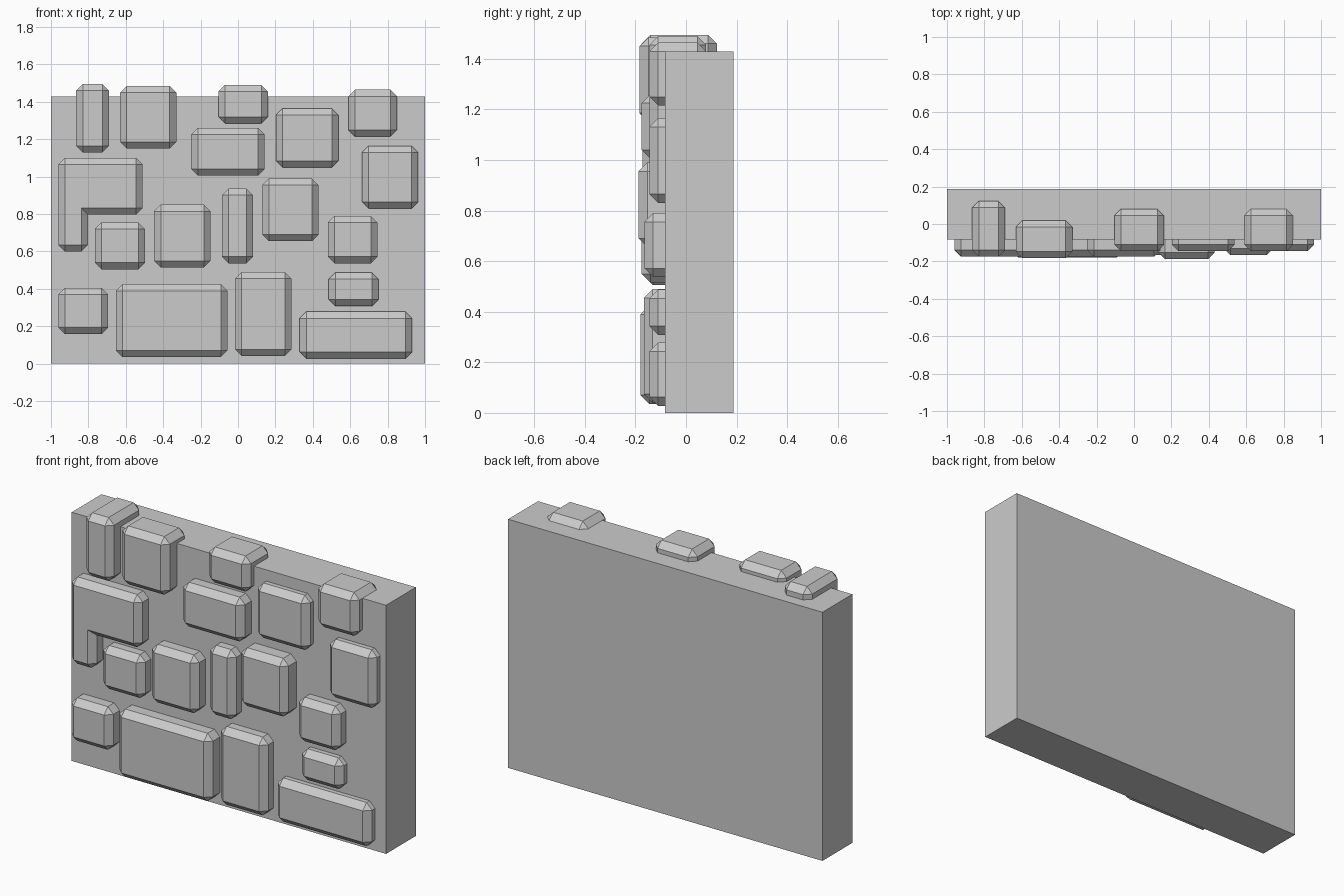
import bpy, bmesh

if "Cube" in bpy.data.objects:
    bpy.data.objects.remove(bpy.data.objects["Cube"])

WALL_FRONT, WALL_BACK, HEIGHT = -0.083, 0.188, 1.43
BEVEL = 0.035


def prism(name, outline, y0, y1, bevel=0.0):
    """Extrude an (x, z) outline along y and chamfer its convex edges."""
    bm = bmesh.new()
    face = bm.faces.new([bm.verts.new((x, y0, z)) for x, z in outline])
    ext = bmesh.ops.extrude_face_region(bm, geom=[face], use_keep_orig=True)
    verts = [g for g in ext["geom"] if isinstance(g, bmesh.types.BMVert)]
    bmesh.ops.translate(bm, verts=verts, vec=(0, y1 - y0, 0))
    bmesh.ops.recalc_face_normals(bm, faces=bm.faces[:])
    if bevel:
        edges = [e for e in bm.edges if e.is_convex]
        bmesh.ops.bevel(bm, geom=edges, offset=bevel, offset_type='OFFSET',
                        segments=1, profile=0.5, affect='EDGES')
    mesh = bpy.data.meshes.new(name)
    bm.to_mesh(mesh)
    bm.free()
    obj = bpy.data.objects.new(name, mesh)
    bpy.context.collection.objects.link(obj)
    return obj


def rect(x0, x1, z0, z1):
    return [(x0, z0), (x1, z0), (x1, z1), (x0, z1)]


# wall slab
prism("wall", rect(-1, 1, 0, HEIGHT), WALL_FRONT, WALL_BACK)

# capping stones poking over the top edge: x0, x1, z0, z1, front y, back y
caps = [
    (-0.865, -0.69, 1.13, 1.495, -0.175, 0.122),
    (-0.63, -0.33, 1.15, 1.485, -0.183, 0.02),
    (-0.105, 0.16, 1.285, 1.49, -0.145, 0.08),
    (0.59, 0.85, 1.215, 1.465, -0.145, 0.08),
]
for i, (x0, x1, z0, z1, yf, yb) in enumerate(caps):
    prism(f"cap_stone_{i + 1}", rect(x0, x1, z0, z1), yf, yb, BEVEL)

# face stones set into the front: x0, x1, z0, z1, front y
stones = [
    (0.203, 0.537, 1.05, 1.365, -0.145),
    (-0.25, 0.143, 1.005, 1.26, -0.175),
    (0.663, 0.963, 0.83, 1.165, -0.145),
    (-0.765, -0.497, 0.505, 0.755, -0.165),
    (-0.448, -0.148, 0.515, 0.85, -0.175),
    (-0.085, 0.08, 0.537, 0.937, -0.163),
    (0.13, 0.43, 0.655, 0.99, -0.188),
    (0.48, 0.745, 0.537, 0.79, -0.165),
    (0.485, 0.752, 0.308, 0.487, -0.145),
    (0.33, 0.93, 0.027, 0.278, -0.145),
    (-0.015, 0.285, 0.04, 0.49, -0.167),
    (-0.652, -0.057, 0.035, 0.425, -0.18),
    (-0.96, -0.695, 0.158, 0.406, -0.175),
]
for i, (x0, x1, z0, z1, yf) in enumerate(stones):
    prism(f"face_stone_{i + 1}", rect(x0, x1, z0, z1), yf, 0.05, BEVEL)

# L-shaped stone
prism("corner_stone",
      [(-0.96, 0.6), (-0.802, 0.6), (-0.802, 0.797), (-0.51, 0.797),
       (-0.51, 1.10), (-0.96, 1.10)], -0.173, 0.05, BEVEL)
